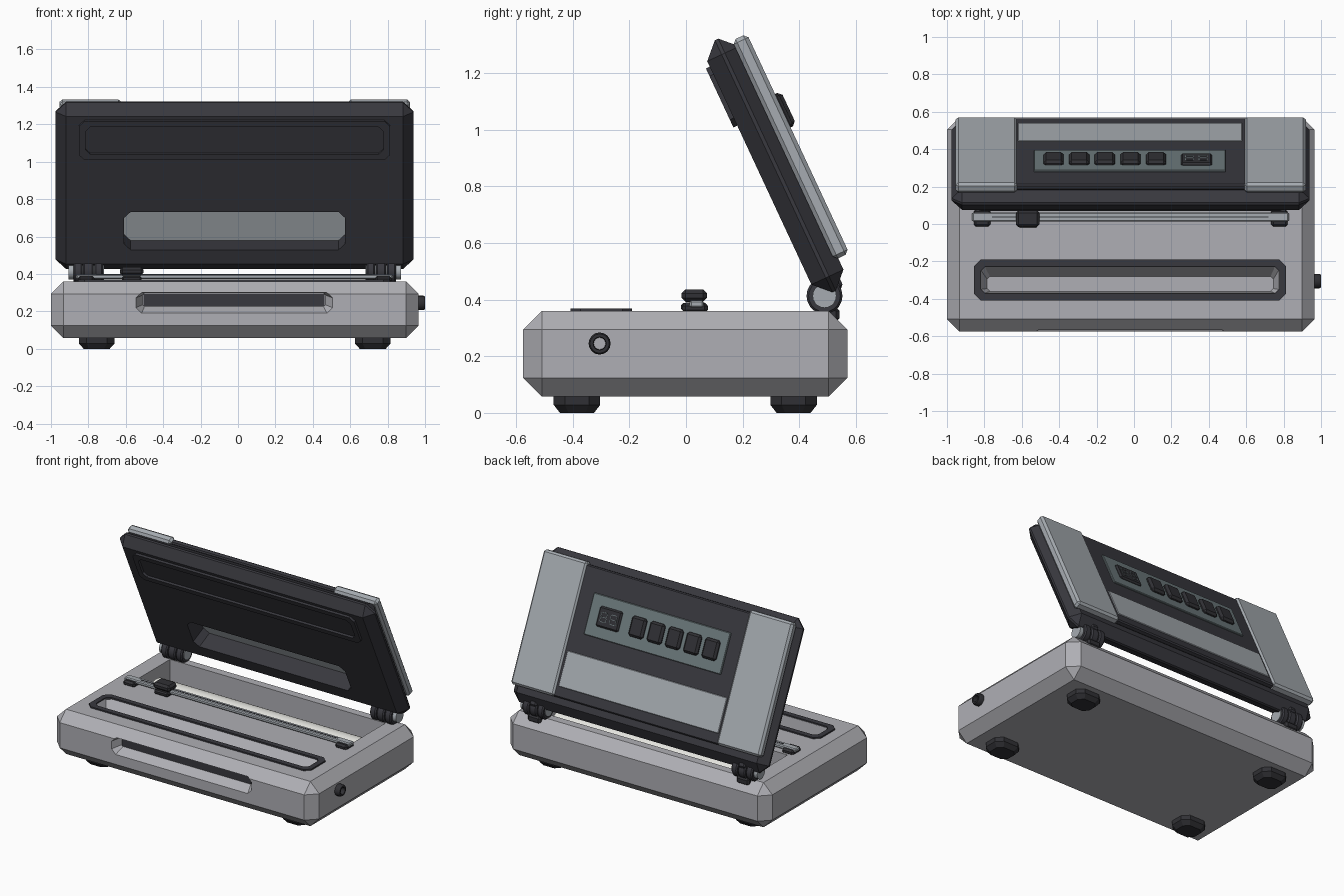
import bpy, bmesh, math
from mathutils import Matrix, Vector

if "Cube" in bpy.data.objects:
    bpy.data.objects.remove(bpy.data.objects["Cube"])

CX = -0.0175                      # symmetry plane of the body
HINGE = Vector((0, 0.489, 0.413))
LID = Matrix.Translation(HINGE) @ Matrix.Rotation(math.radians(25), 4, 'X')


def colour(name, r, g, b):
    m = bpy.data.materials.new(name)
    m.diffuse_color = (r, g, b, 1)
    m.use_nodes = True
    m.node_tree.nodes["Principled BSDF"].inputs["Base Color"].default_value = m.diffuse_color
    return m


SILVER = colour("silver_grey", 0.43, 0.43, 0.46)
PLATE = colour("cool_grey", 0.38, 0.41, 0.44)
BLACK = colour("charcoal", 0.040, 0.040, 0.049)
DARK = colour("dark_rubber", 0.030, 0.030, 0.035)
TEAL = colour("panel_grey_green", 0.15, 0.19, 0.20)
WHITE = colour("roll_white", 0.80, 0.80, 0.76)


def finish(name, bm, mat, matrix=None):
    bmesh.ops.remove_doubles(bm, verts=bm.verts, dist=1e-5)
    bmesh.ops.recalc_face_normals(bm, faces=bm.faces)
    me = bpy.data.meshes.new(name)
    bm.to_mesh(me)
    bm.free()
    if matrix:
        me.transform(matrix)
    me.materials.append(mat)
    ob = bpy.data.objects.new(name, me)
    bpy.context.collection.objects.link(ob)
    return ob


def box(name, x, y, z, mat, bevel=0.0, matrix=None):
    """Box from (min, max) ranges with a flat chamfer."""
    bm = bmesh.new()
    bmesh.ops.create_cube(bm, size=1)
    for v in bm.verts:
        v.co = [(a + b) / 2 + c * (b - a) for (a, b), c in zip((x, y, z), v.co)]
    if bevel:
        bmesh.ops.bevel(bm, geom=bm.edges[:], offset=bevel, segments=1,
                        affect='EDGES', profile=0.5)
    return finish(name, bm, mat, matrix)


def loft(name, sections, mat, along='z', closed=False, matrix=None):
    """Skin cut-corner rectangles (a0, a1, b0, b1, corner, level)."""
    bm = bmesh.new()
    rings = []
    for a0, a1, b0, b1, c, h in sections:
        pts = [(a0 + c, b0), (a1 - c, b0), (a1, b0 + c), (a1, b1 - c),
               (a1 - c, b1), (a0 + c, b1), (a0, b1 - c), (a0, b0 + c)]
        rings.append([bm.verts.new((a, b, h) if along == 'z' else (a, h, b))
                      for a, b in pts])
    pairs = list(zip(rings, rings[1:]))
    if closed:
        pairs.append((rings[-1], rings[0]))
    else:
        bm.faces.new(rings[0])
        bm.faces.new(rings[-1])
    for p, q in pairs:
        for i in range(8):
            j = (i + 1) % 8
            bm.faces.new((p[i], p[j], q[j], q[i]))
    return finish(name, bm, mat, matrix)


def lathe(name, profile, y, z, mat, n=20, closed=False):
    """Spin (x, radius) points about an axis parallel to x."""
    bm = bmesh.new()
    rings = [[bm.verts.new((x, y + r * math.cos(2 * math.pi * i / n),
                            z + r * math.sin(2 * math.pi * i / n)))
              for i in range(n)] for x, r in profile]
    pairs = list(zip(rings, rings[1:]))
    if closed:
        pairs.append((rings[-1], rings[0]))
    else:
        bm.faces.new(rings[0])
        bm.faces.new(rings[-1])
    for p, q in pairs:
        for i in range(n):
            j = (i + 1) % n
            bm.faces.new((p[i], p[j], q[j], q[i]))
    ob = finish(name, bm, mat)
    bpy.ops.object.select_all(action='DESELECT')
    ob.select_set(True)
    bpy.context.view_layer.objects.active = ob
    bpy.ops.object.shade_smooth_by_angle(angle=math.radians(35))
    return ob


def cut(target, cutter):
    mod = target.modifiers.new("cut", 'BOOLEAN')
    mod.operation, mod.solver, mod.object = 'DIFFERENCE', 'EXACT', cutter
    bpy.context.view_layer.objects.active = target
    bpy.ops.object.modifier_apply(modifier=mod.name)
    bpy.data.objects.remove(cutter)


# base housing with front grip, vacuum trough and roll bay cut out
base = box("base", (-1, 0.965), (-0.575, 0.57), (0.057, 0.36), SILVER, 0.066)
cut(base, loft("grip_cutter", [(-0.545, 0.505, 0.19, 0.302, 0.03, -0.62),
                               (-0.545, 0.505, 0.19, 0.302, 0.03, -0.575),
                               (-0.51, 0.467, 0.225, 0.297, 0.01, -0.515)],
               SILVER, 'y'))
cut(base, loft("trough_cutter", [(-0.785, 0.745, -0.36, -0.28, 0.015, 0.29),
                                 (-0.82, 0.775, -0.37, -0.225, 0.02, 0.36),
                                 (-0.82, 0.775, -0.37, -0.225, 0.02, 0.40)], SILVER))
cut(base, box("bay_cutter", (-0.825, 0.79), (0.09, 0.45), (0.09, 0.5), SILVER))
box("grip_back", (-0.505, 0.462), (-0.521, -0.513), (0.229, 0.294), BLACK)

# sealing gaskets on the base and the lid
loft("base_gasket", [(-0.855, 0.812, -0.408, -0.19, 0.035, 0.355),
                     (-0.855, 0.812, -0.408, -0.19, 0.035, 0.369),
                     (-0.82, 0.777, -0.372, -0.226, 0.025, 0.369),
                     (-0.82, 0.777, -0.372, -0.226, 0.025, 0.355)], BLACK, closed=True)
loft("lid_gasket", [(-0.85, 0.812, 0.675, 0.905, 0.03, -0.02),
                    (-0.85, 0.812, 0.675, 0.905, 0.03, -0.040),
                    (-0.815, 0.777, 0.71, 0.87, 0.025, -0.040),
                    (-0.815, 0.777, 0.71, 0.87, 0.025, -0.02)],
     BLACK, 'y', True, LID)

# feet
for s in (-1, 1):
    for y in (-0.385, 0.38):
        x = CX + s * 0.738
        loft("foot", [(x - 0.07, x + 0.07, y - 0.06, y + 0.06, 0.03, 0),
                      (x - 0.095, x + 0.095, y - 0.082, y + 0.082, 0.04, 0.028),
                      (x - 0.095, x + 0.095, y - 0.082, y + 0.082, 0.04, 0.06)], DARK)

# hose port on the right side
lathe("hose_port", [(0.95, 0.039), (0.99, 0.039), (1.0, 0.034), (1.0, 0.023),
                    (0.972, 0.021), (0.95, 0.021)], -0.305, 0.245, DARK, 16, True)

# film roll in its bay
lathe("film_roll", [(-0.80, 0.04), (-0.80, 0.10), (0.765, 0.10), (0.765, 0.04)],
      0.27, 0.205, WHITE, 32)

# cutter rail, end mounts and slider
box("cutter_rail", (-0.865, 0.828), (0.013, 0.062), (0.372, 0.397), PLATE, 0.006)
box("rail_slot", (-0.76, 0.72), (0.034, 0.041), (0.39, 0.399), BLACK)
for s in (-1, 1):
    x = CX + s * 0.795
    box("rail_mount", (x - 0.044, x + 0.044), (-0.014, 0.078), (0.352, 0.389), DARK, 0.012)
box("slider_foot", (-0.62, -0.515), (-0.018, 0.076), (0.36, 0.388), DARK, 0.008)
box("slider_knob", (-0.632, -0.505), (-0.016, 0.074), (0.392, 0.436), DARK, 0.014)

# hinges: pin, knuckles, lid tab and base clip
for s in (-1, 1):
    def span(a, b):
        return sorted((CX + s * a, CX + s * b))
    y, z = HINGE.y, HINGE.z
    a, b = span(0.70, 0.888)
    lathe("hinge_pin", [(a, 0.042), (b, 0.042)], y, z, PLATE)
    for k in ((0.705, 0.750), (0.755, 0.810), (0.815, 0.862)):
        a, b = span(*k)
        lathe("hinge_knuckle", [(a, 0.056), (a + 0.008, 0.0635),
                                (b - 0.008, 0.0635), (b, 0.056)], y, z, BLACK)
    box("hinge_lid_tab", span(0.757, 0.808), (-0.015, 0.075), (0.0, 0.09), BLACK, 0.01, LID)
    box("hinge_clip", span(0.735, 0.83), (0.46, 0.542), (0.322, 0.372), DARK, 0.012)

# lid shell with a through grip opening
lid = box("lid", (-0.975, 0.938), (-0.025, 0.10), (0.0, 0.982), BLACK, 0.056, LID)
cut(lid, loft("lid_grip_cutter", [(-0.61, 0.573, 0.14, 0.362, 0.035, -0.1),
                                  (-0.61, 0.573, 0.14, 0.362, 0.035, 0.2)],
              BLACK, 'y', matrix=LID))
box("lid_grip_floor", (-0.63, 0.595), (0.094, 0.102), (0.12, 0.38), PLATE, 0, LID)

# lid outer trim: centre panel, grey strip and two side plates
box("lid_centre_panel", (-0.64, 0.605), (0.097, 0.132), (0.10, 0.94), BLACK, 0.008, LID)
box("lid_strip", (-0.62, 0.577), (0.12, 0.137), (0.168, 0.395), PLATE, 0.003, LID)
for s in (-1, 1):
    x = CX + s * 0.772
    box("lid_side_plate", (x - 0.164, x + 0.164), (0.085, 0.143), (0.10, 0.955),
        PLATE, 0.014, LID)

# control panel with buttons and display
box("control_panel", (-0.535, 0.49), (0.12, 0.142), (0.52, 0.785), TEAL, 0.004, LID)
for i in range(5):
    x = -0.43 + 0.137 * i
    box("button", (x - 0.054, x + 0.054), (0.13, 0.166), (0.59, 0.72), DARK, 0.014, LID)
box("display", (0.25, 0.418), (0.13, 0.155), (0.59, 0.72), DARK, 0.01, LID)
for x in (0.298, 0.37):
    for dz in (-0.03, 0, 0.03):
        box("display_bar", (x - 0.018, x + 0.018), (0.153, 0.157),
            (0.653 + dz, 0.657 + dz), TEAL, 0, LID)
    for dx in (-0.022, 0.022):
        for dz in (-0.015, 0.015):
            box("display_bar", (x + dx - 0.002, x + dx + 0.002), (0.153, 0.157),
                (0.643 + dz, 0.667 + dz), TEAL, 0, LID)
